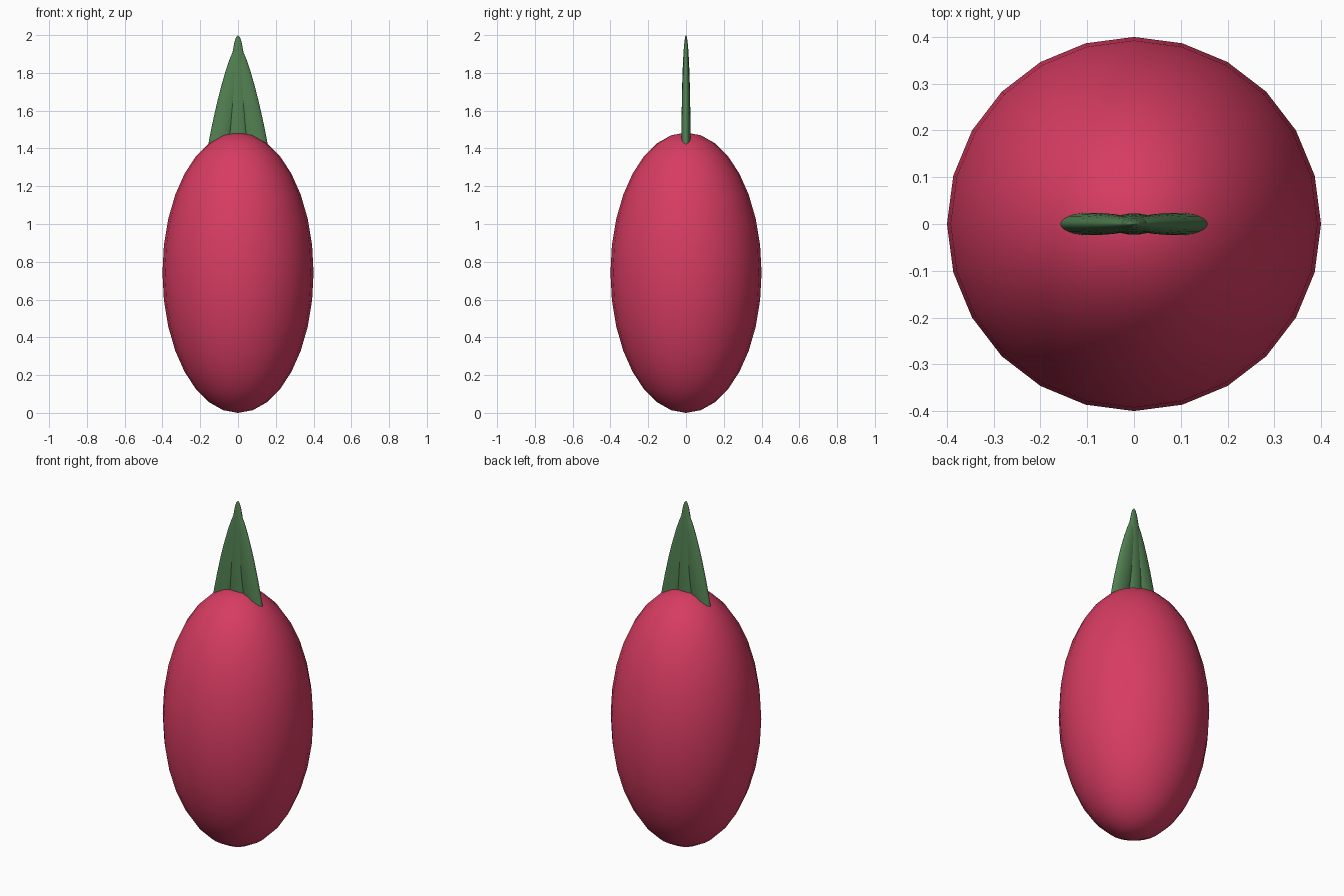
import bpy, math

if "Cube" in bpy.data.objects:
    bpy.data.objects.remove(bpy.data.objects["Cube"])


def material(name, rgb):
    m = bpy.data.materials.new(name)
    m.diffuse_color = (*rgb, 1)
    m.use_nodes = True
    m.node_tree.nodes["Principled BSDF"].inputs["Base Color"].default_value = m.diffuse_color
    return m


def ellipsoid(name, centre, radii, mat, tilt=0.0, segments=24, rings=16):
    bpy.ops.mesh.primitive_uv_sphere_add(segments=segments, ring_count=rings, radius=1,
                                         location=centre, rotation=(0, tilt, 0))
    ob = bpy.context.object
    ob.name = name
    ob.scale = radii
    ob.data.materials.append(mat)
    bpy.ops.object.shade_smooth()
    return ob


red = material("crimson skin", (0.68, 0.045, 0.122))
green = material("leaf green", (0.085, 0.22, 0.085))

# Egg-shaped fruit body
ellipsoid("fruit_body", (0, 0, 0.742), (0.4, 0.4, 0.742), red)

# Crown: one upright leaf and two leaning in to meet at the tip
ellipsoid("centre_leaf", (0, 0, 1.5), (0.05, 0.023, 0.5), green)
tilt, length, tip = math.radians(11), 0.5, 1.945
for side, name in ((-1, "left_leaf"), (1, "right_leaf")):
    ellipsoid(name, (side * length * math.sin(tilt), 0, tip - length * math.cos(tilt)),
              (0.055, 0.024, length), green, tilt=-side * tilt)
